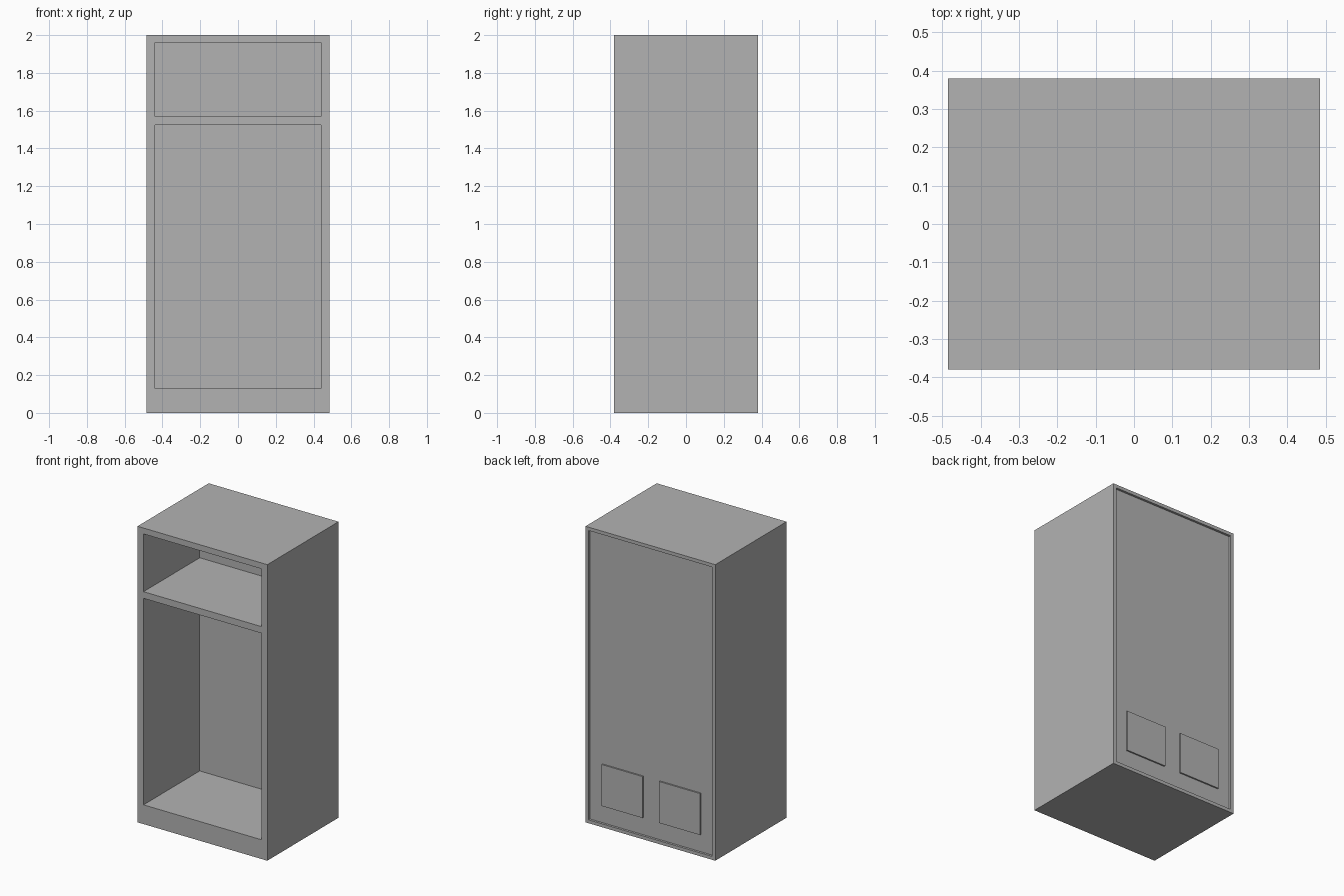
import bpy

if "Cube" in bpy.data.objects:
    bpy.data.objects.remove(bpy.data.objects["Cube"], do_unlink=True)

# One plain grey for the whole cabinet
grey = bpy.data.materials.new("cabinet_grey")
grey.use_nodes = True
colour = (0.45, 0.45, 0.45, 1.0)
grey.diffuse_color = colour
grey.node_tree.nodes["Principled BSDF"].inputs["Base Color"].default_value = colour


def box(name, low, high):
    """Axis-aligned box between two corners."""
    bpy.ops.mesh.primitive_cube_add(size=1)
    obj = bpy.context.object
    obj.name = name
    for v in obj.data.vertices:
        v.co = [low[i] if v.co[i] < 0 else high[i] for i in range(3)]
    obj.data.materials.append(grey)
    return obj


def carve(target, name, low, high):
    """Cut a box-shaped pocket out of the target."""
    cutter = box(name, low, high)
    cutter.hide_render = True
    mod = target.modifiers.new(name, "BOOLEAN")
    mod.operation = "DIFFERENCE"
    mod.solver = "EXACT"
    mod.object = cutter
    bpy.context.view_layer.objects.active = target
    bpy.ops.object.modifier_apply(modifier=mod.name)
    bpy.data.objects.remove(cutter, do_unlink=True)


HALF_W, HALF_D, HEIGHT = 0.485, 0.38, 2.0
INNER_W = 0.44      # half width of the openings
INNER_BACK = 0.22   # back wall of the compartments
RIM = 0.023         # frame around the rear panel
PANEL_Y = HALF_D - 0.015

# Cabinet shell with two open compartments and a recessed rear panel
body = box("cabinet_body", (-HALF_W, -HALF_D, 0), (HALF_W, HALF_D, HEIGHT))
for name, bottom, top in (("lower_compartment", 0.13, 1.525),
                          ("upper_compartment", 1.57, 1.96)):
    carve(body, name, (-INNER_W, -HALF_D - 0.1, bottom), (INNER_W, INNER_BACK, top))
carve(body, "rear_recess", (RIM - HALF_W, PANEL_Y, RIM),
      (HALF_W - RIM, HALF_D + 0.1, HEIGHT - RIM))

# Pair of raised cover plates low on the rear panel
for side, centre in (("left", 0.215), ("right", -0.215)):
    box(side + "_rear_cover", (centre - 0.153, PANEL_Y - 0.002, 0.14),
        (centre + 0.153, PANEL_Y + 0.01, 0.42))
